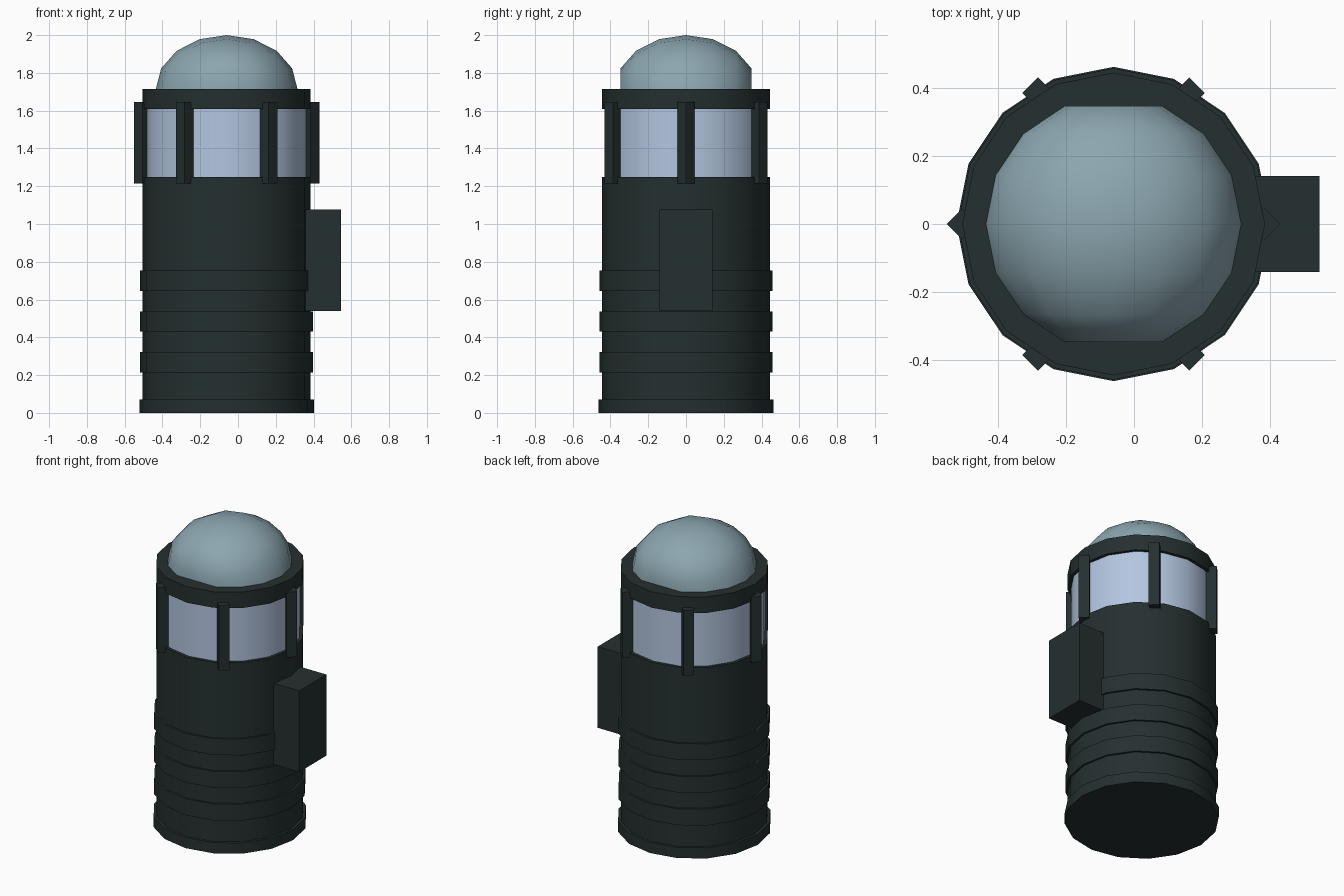
import bpy, bmesh
from math import radians, cos, sin, pi
from mathutils import Matrix

cube = bpy.data.objects.get("Cube")
if cube:
    bpy.data.objects.remove(cube, do_unlink=True)

CX = -0.06      # axis of the round housing
SIDES = 16
R = 0.445


def material(name, rgb):
    m = bpy.data.materials.new(name)
    m.use_nodes = True
    m.diffuse_color = (*rgb, 1)
    m.node_tree.nodes["Principled BSDF"].inputs["Base Color"].default_value = (*rgb, 1)
    return m


dark = material("dark green grey", (0.018, 0.029, 0.029))
pane = material("pale blue glass", (0.45, 0.56, 0.74))
teal = material("grey blue dome", (0.26, 0.38, 0.43))


def drum(name, radius, z0, z1, mat, x=CX, y=0, sides=SIDES):
    bpy.ops.mesh.primitive_cylinder_add(vertices=sides, radius=radius, depth=z1 - z0,
                                        location=(x, y, (z0 + z1) / 2))
    ob = bpy.context.object
    ob.name = name
    ob.data.materials.append(mat)
    bpy.ops.object.shade_smooth_by_angle(angle=radians(30))
    return ob


# Round housing with raised bands
drum("body", R, 0, 1.25, dark)
drum("base_rim", 0.462, 0, 0.07, dark)
for i in range(3):
    z = 0.215 + 0.215 * i
    drum(f"band_{i + 1}", 0.458, z, z + 0.108, dark)

# Window drum and its cap ring
drum("window", 0.425, 1.25, 1.61, pane)
drum("top_ring", R, 1.61, 1.715, dark)

# Diamond-section posts around the window
for i in range(6):
    a = i * pi / 3
    drum(f"post_{i + 1}", 0.046, 1.215, 1.645, dark,
         CX + R * cos(a), R * sin(a), sides=4)

# Flattened dome: sphere lying along y, its ends cut flat
bm = bmesh.new()
bmesh.ops.create_uvsphere(bm, u_segments=SIDES, v_segments=8, radius=0.375)
poles = [v for v in bm.verts if abs(v.co.z) > 0.37]
bmesh.ops.delete(bm, geom=poles, context='VERTS')
bmesh.ops.holes_fill(bm, edges=[e for e in bm.edges if e.is_boundary], sides=SIDES)
bm.transform(Matrix.Rotation(pi / 2, 4, 'X'))
bm.transform(Matrix.Diagonal((1, 1, 0.285 / 0.375, 1)))
bmesh.ops.bisect_plane(bm, geom=bm.verts[:] + bm.edges[:] + bm.faces[:], dist=1e-4,
                       plane_co=(0, 0, 0), plane_no=(0, 0, 1), clear_inner=True)
bmesh.ops.recalc_face_normals(bm, faces=bm.faces[:])
for f in bm.faces:
    f.smooth = True
if sum(f.normal.z for f in bm.faces) < 0:
    bmesh.ops.reverse_faces(bm, faces=bm.faces[:])
mesh = bpy.data.meshes.new("dome")
bm.to_mesh(mesh)
bm.free()
mesh.materials.append(teal)
dome = bpy.data.objects.new("dome", mesh)
dome.location = (CX, 0, 1.715)
bpy.context.collection.objects.link(dome)

# Side box
bpy.ops.mesh.primitive_cube_add(size=1, location=(0.4225, 0, 0.808))
box = bpy.context.object
box.name = "side_box"
box.scale = (0.245, 0.282, 0.535)
box.data.materials.append(dark)
